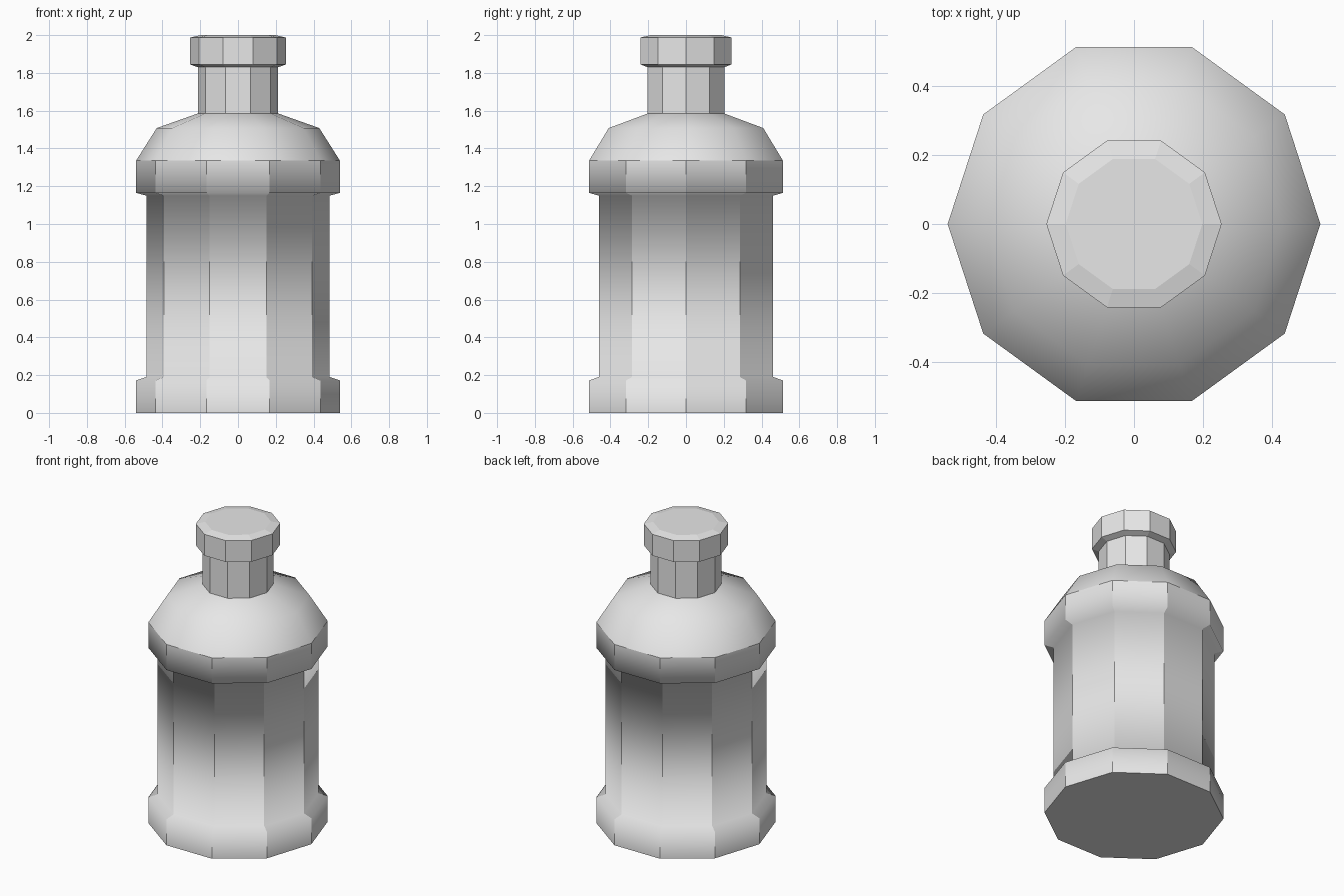
import bpy, bmesh, math

cube = bpy.data.objects.get("Cube")
if cube:
    bpy.data.objects.remove(cube, do_unlink=True)

SIDES = 10

# Single plain grey
grey = bpy.data.materials.new("plain_grey")
grey.use_nodes = True
colour = (0.8, 0.8, 0.8, 1)
grey.diffuse_color = colour
grey.node_tree.nodes["Principled BSDF"].inputs["Base Color"].default_value = colour


def lathe(name, profile, soft_rings=(), soft_spans=()):
    """Faceted turned solid; listed rings and spans shade smoothly, the rest stay sharp."""
    bm = bmesh.new()
    rings = []
    for r, z in profile:
        angles = [math.tau * i / SIDES for i in range(SIDES)]
        rings.append([bm.verts.new((r * math.cos(a), r * math.sin(a), z)) for a in angles])
    bm.faces.new(rings[0][::-1])
    bm.faces.new(rings[-1])
    for low, high in zip(rings, rings[1:]):
        for i in range(SIDES):
            j = (i + 1) % SIDES
            bm.faces.new((low[i], low[j], high[j], high[i]))
    level = {v: k for k, ring in enumerate(rings) for v in ring}
    for face in bm.faces:
        face.smooth = True
    for edge in bm.edges:
        a, b = sorted(level[v] for v in edge.verts)
        edge.smooth = a in (soft_rings if a == b else soft_spans)
    mesh = bpy.data.meshes.new(name)
    bm.to_mesh(mesh)
    bm.free()
    mesh.materials.append(grey)
    obj = bpy.data.objects.new(name, mesh)
    bpy.context.collection.objects.link(obj)
    return obj


# Body with raised bands at the foot and below the rounded shoulder, then the neck
lathe("bottle_body",
      [(0.54, 0), (0.54, 0.172), (0.485, 0.19), (0.485, 1.15), (0.54, 1.165),
       (0.54, 1.335), (0.43, 1.508), (0.213, 1.585), (0.213, 1.83)],
      soft_rings=(1, 2, 3, 4, 6), soft_spans=(5, 6))

# Stopper cap with a bevelled underside and top
lathe("bottle_cap",
      [(0.213, 1.83), (0.254, 1.845), (0.254, 1.987), (0.198, 2.0)])
